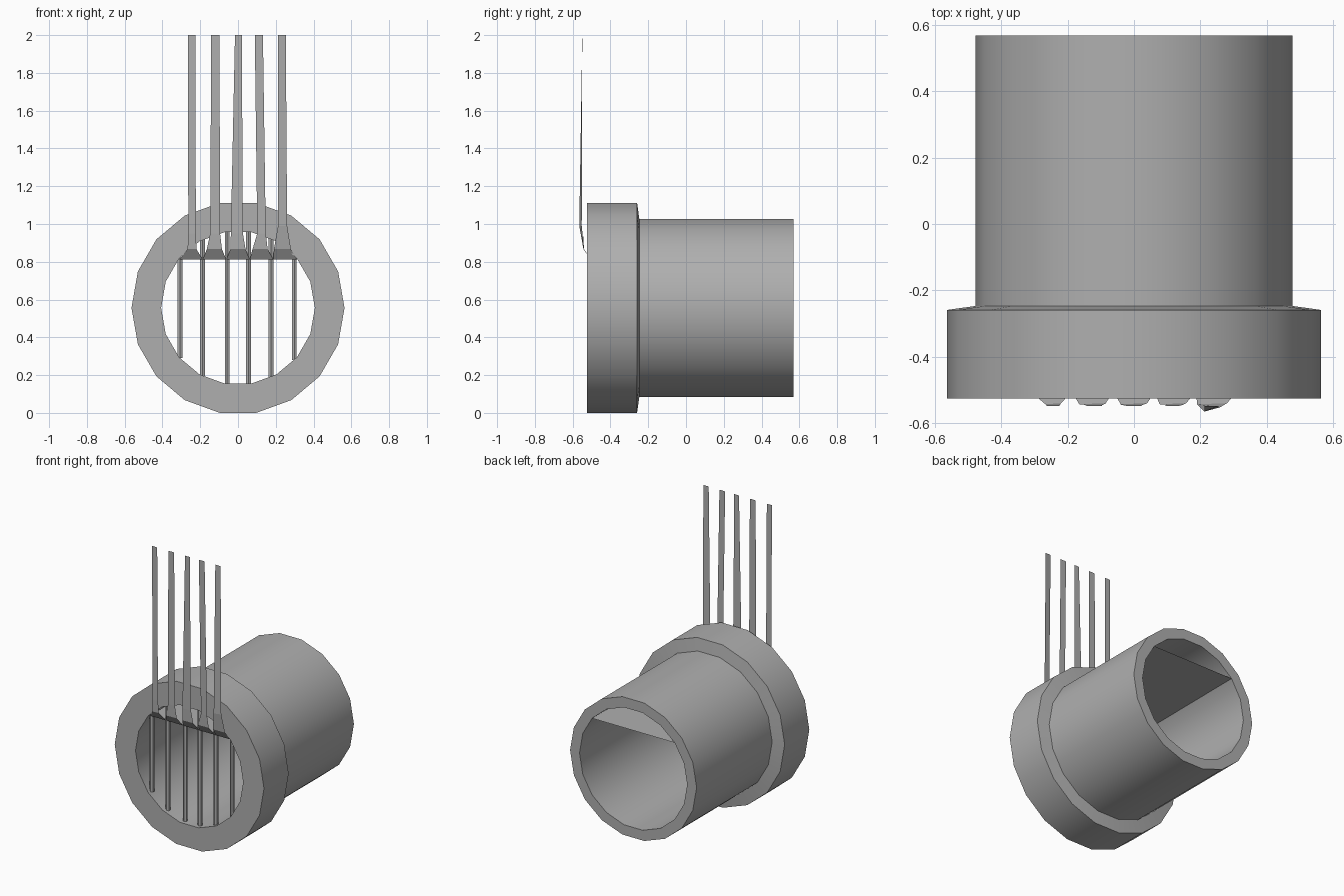
import bpy, math

if "Cube" in bpy.data.objects:
    bpy.data.objects.remove(bpy.data.objects["Cube"])

CZ = 0.556      # height of the tube axis
SIDES = 18
BORE = 0.407    # inner radius
FRONT_Y = -0.505

grey = bpy.data.materials.new("dark_grey")
grey.diffuse_color = (0.43, 0.43, 0.43, 1)
grey.use_nodes = True
grey.node_tree.nodes["Principled BSDF"].inputs["Base Color"].default_value = grey.diffuse_color


def make(name, verts, faces, smooth=False):
    mesh = bpy.data.meshes.new(name)
    mesh.from_pydata(verts, [], faces)
    mesh.materials.append(grey)
    obj = bpy.data.objects.new(name, mesh)
    bpy.context.collection.objects.link(obj)
    if smooth:
        bpy.ops.object.select_all(action='DESELECT')
        obj.select_set(True)
        bpy.context.view_layer.objects.active = obj
        bpy.ops.object.shade_smooth_by_angle(angle=math.radians(30))
    return obj


def revolve(name, profile):
    """Closed (radius, y) profile turned around the horizontal axis."""
    n = len(profile)
    verts = []
    for i in range(SIDES):
        a = 2 * math.pi * i / SIDES
        verts += [(r * math.cos(a), y, CZ + r * math.sin(a)) for r, y in profile]
    faces = []
    for i in range(SIDES):
        j = (i + 1) % SIDES
        for k in range(n):
            m = (k + 1) % n
            faces.append((i * n + k, i * n + m, j * n + m, j * n + k))
    return make(name, verts, faces, True)


# Hollow tube with wide front collar
revolve("collared_tube", [(BORE, -0.525), (BORE, 0.568), (0.478, 0.568),
                          (0.478, -0.247), (0.564, -0.259), (0.564, -0.525)])

# Flat divider across the upper bore, from wall corner to wall corner
a = math.radians(40)
hx, pz = BORE * math.cos(a), CZ + BORE * math.sin(a)
make("divider_panel", [(-hx, FRONT_Y, pz - 0.006), (hx, FRONT_Y, pz - 0.006),
                       (hx, 0.568, pz), (-hx, 0.568, pz)], [(0, 1, 2, 3)])

# Upright grille bars at the front opening
for i, x in enumerate((-0.308, -0.187, -0.057, 0.055, 0.175, 0.298)):
    half = math.sqrt(BORE ** 2 - x ** 2)
    bpy.ops.mesh.primitive_cylinder_add(vertices=6, radius=0.015, depth=2 * half,
                                        location=(x, -0.488, CZ))
    bar = bpy.context.object
    bar.name = f"grille_bar_{i + 1}"
    bar.data.materials.append(grey)

# Streamers: left/right x at the bend, the waist and the tip, then waist height
streamers = [
    ((-0.267, -0.22), (-0.263, -0.223), (-0.265, -0.226), 0.95),
    ((-0.165, -0.085), (-0.147, -0.095), (-0.142, -0.098), 0.95),
    ((-0.04, 0.04), (-0.038, 0.026), (-0.016, 0.02), 0.95),
    ((0.077, 0.157), (0.102, 0.147), (0.089, 0.132), 0.95),
    ((0.19, 0.28), (0.212, 0.26), (0.213, 0.253), 0.99),
]
step = 2 * hx / len(streamers)
for i, (bend, waist, tip, waist_z) in enumerate(streamers):
    base = (-hx + i * step, -hx + (i + 1) * step)
    # The last streamer is twisted slightly forward at its waist
    waist_y = (-0.565, -0.552) if i == 4 else (-0.545, -0.545)
    rows = [(base, (FRONT_Y, FRONT_Y), pz - 0.006),
            (bend, (-0.543, -0.54), 0.867),
            (waist, waist_y, waist_z), (tip, (-0.549, -0.549), 2.0)]
    verts = [(xs[s], ys[s], z) for xs, ys, z in rows for s in (0, 1)]
    faces = [(2 * k, 2 * k + 1, 2 * k + 3, 2 * k + 2) for k in range(len(rows) - 1)]
    make(f"streamer_{i + 1}", verts, faces)
